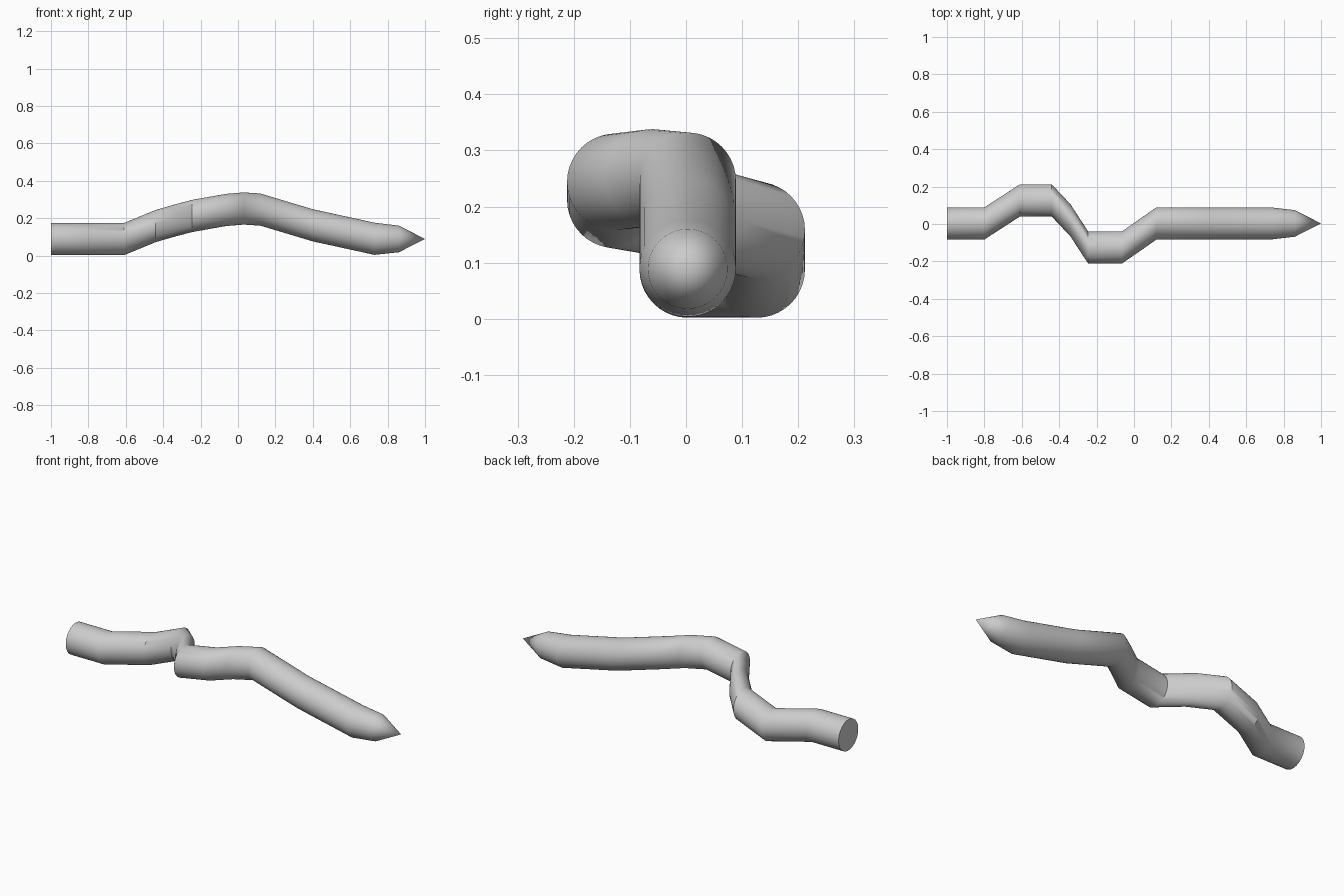
import bpy, bmesh, math

if "Cube" in bpy.data.objects:
    bpy.data.objects.remove(bpy.data.objects["Cube"])

# Path stations of the winding body: x, centre y, centre z, radius
STATIONS = [
    (-1.00, 0.003, 0.088, 0.086),
    (-0.80, 0.003, 0.088, 0.086),
    (-0.61, 0.126, 0.088, 0.086),
    (-0.44, 0.126, 0.158, 0.086),
    (-0.34, 0.020, 0.187, 0.086),
    (-0.245, -0.126, 0.212, 0.086),
    (-0.065, -0.126, 0.244, 0.086),
    (0.03, -0.060, 0.252, 0.086),
    (0.12, 0.003, 0.246, 0.086),
    (0.40, 0.003, 0.162, 0.086),
    (0.73, 0.003, 0.090, 0.086),
    (0.86, 0.003, 0.089, 0.071),
]
TIP = (1.0, 0.003, 0.089)
SIDES = 40

bm = bmesh.new()

# Upright rings, sheared along the path
rings = []
for x, y, z, r in STATIONS:
    rings.append([bm.verts.new((x, y + r * math.cos(2 * math.pi * i / SIDES),
                                z + r * math.sin(2 * math.pi * i / SIDES)))
                  for i in range(SIDES)])
for a, b in zip(rings, rings[1:]):
    for i in range(SIDES):
        j = (i + 1) % SIDES
        bm.faces.new((a[i], a[j], b[j], b[i]))

# Flat blunt end and pointed tip
bm.faces.new(rings[0])
tip = bm.verts.new(TIP)
for i in range(SIDES):
    bm.faces.new((rings[-1][i], rings[-1][(i + 1) % SIDES], tip))
bmesh.ops.recalc_face_normals(bm, faces=bm.faces)

mesh = bpy.data.meshes.new("winding_body")
bm.to_mesh(mesh)
bm.free()
body = bpy.data.objects.new("winding_body", mesh)
bpy.context.collection.objects.link(body)
bpy.context.view_layer.objects.active = body
body.select_set(True)
bpy.ops.object.shade_smooth_by_angle(angle=math.radians(40))
